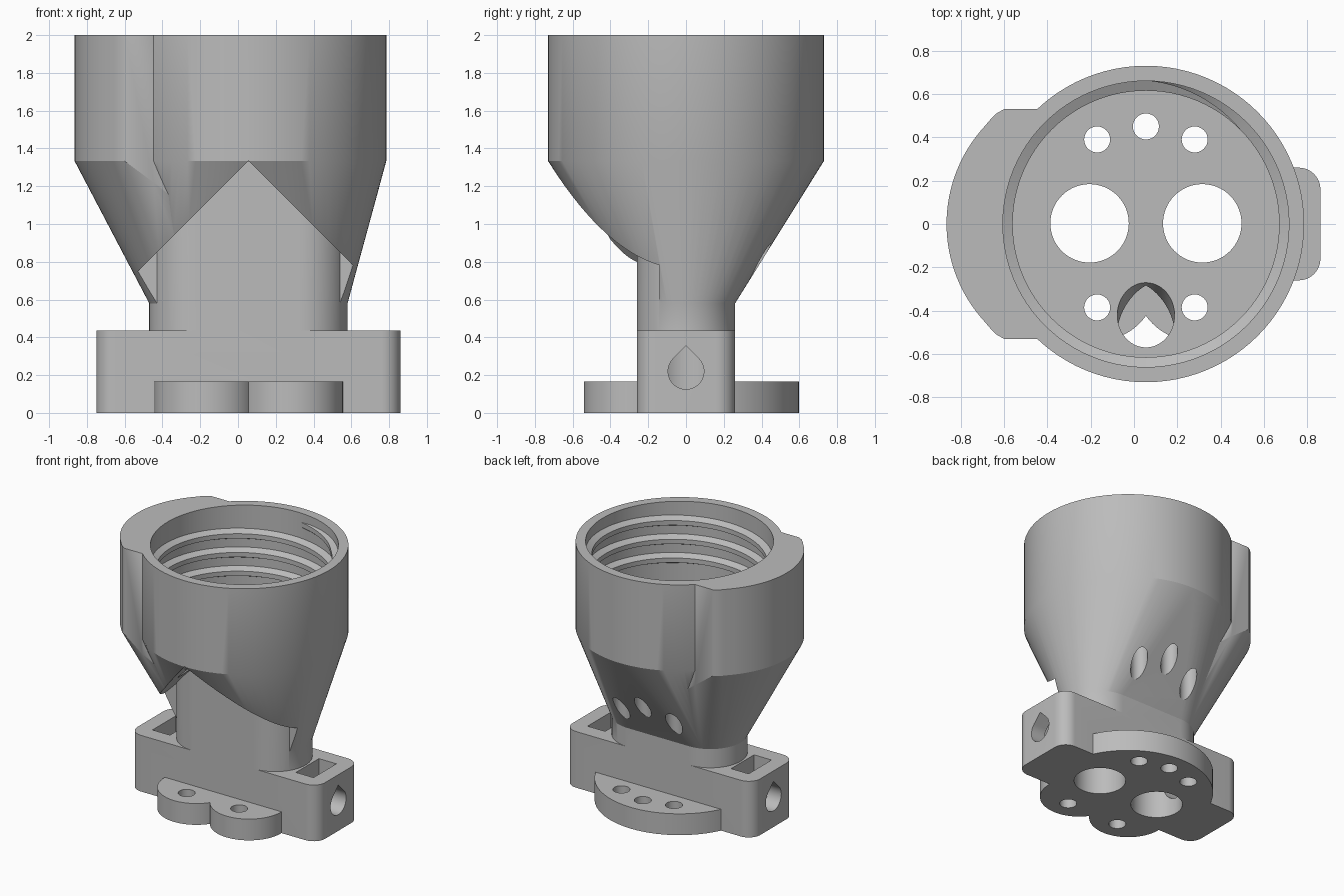
import bpy, bmesh, math
from mathutils import Matrix

cube = bpy.data.objects.get("Cube")
if cube:
    bpy.data.objects.remove(cube)

CX = 0.055          # axis of the cup and base
NECK_Z, CUP_Z, FLOOR_Z = 0.58, 1.333, 1.36

grey = bpy.data.materials.new("plain_grey")
grey.use_nodes = True
grey.diffuse_color = (0.5, 0.5, 0.5, 1)
grey.node_tree.nodes["Principled BSDF"].inputs["Base Color"].default_value = (0.5, 0.5, 0.5, 1)


def make_object(name, bm):
    bmesh.ops.recalc_face_normals(bm, faces=bm.faces)
    mesh = bpy.data.meshes.new(name)
    bm.to_mesh(mesh)
    bm.free()
    mesh.materials.append(grey)
    obj = bpy.data.objects.new(name, mesh)
    bpy.context.collection.objects.link(obj)
    return obj


def solid(name, points):
    """Convex solid wrapped around a set of points."""
    bm = bmesh.new()
    for p in points:
        bm.verts.new(p)
    result = bmesh.ops.convex_hull(bm, input=bm.verts)
    loose = [v for v in result["geom_interior"] if isinstance(v, bmesh.types.BMVert)]
    bmesh.ops.delete(bm, geom=loose, context='VERTS')
    bmesh.ops.dissolve_limit(bm, angle_limit=0.001, verts=bm.verts, edges=bm.edges)
    return make_object(name, bm)


def arc(x, y, r, start=0, end=360, n=96):
    return [(x + r * math.cos(math.radians(start + (end - start) * i / n)),
             y + r * math.sin(math.radians(start + (end - start) * i / n)))
            for i in range(n if end - start == 360 else n + 1)]


def at(points, *heights):
    return [(x, y, z) for z in heights for x, y in points]


def box(x0, x1, y0, y1, z0, z1):
    return [(x, y, z) for x in (x0, x1) for y in (y0, y1) for z in (z0, z1)]


def boolean(target, tool, operation):
    mod = target.modifiers.new("bool", 'BOOLEAN')
    mod.operation, mod.object, mod.solver = operation, tool, 'EXACT'
    bpy.context.view_layer.objects.active = target
    bpy.ops.object.modifier_apply(modifier=mod.name)
    bpy.data.objects.remove(tool)


def add(points):
    boolean(body, solid("addition", points), 'UNION')


def cut(points):
    boolean(body, solid("cutter", points), 'DIFFERENCE')


# Cup blended down to the oval neck
neck = arc(CX + 0.265, 0, 0.26, -90, 90, 32) + arc(CX - 0.265, 0, 0.26, 90, 270, 32)
body = solid("socket_body", at(arc(CX, 0, 0.73), CUP_Z, 2.0) + at(neck, NECK_Z))

# Thickened side lug, tapering into the neck
lug = arc(-0.199, 0, 0.666, 138, 222, 32)
for s in (-1, 1):
    lug += [(-0.66, s * 0.485), (-0.635, s * 0.51), (-0.6, s * 0.53)]
lug_root = [(-0.447, -0.53), (-0.447, 0.53)]
add(at(lug, CUP_Z, 2.0) + at(lug_root, 1.22, 2.0) + at(neck, NECK_Z))

# Gabled relief across the front, then the straight neck
cut([(x, y, z) for y in (-1, -0.14)
     for x, z in ((CX, 1.335), (CX - 0.835, 0.5), (CX + 0.835, 0.5))])
add(at(neck, 0.3, 1.33))

# Clamp block with rounded ends
block = []
for sx in (-1, 1):
    for sy in (-1, 1):
        block += arc(CX + sx * 0.705, sy * 0.16, 0.1, n=48)
add(at(block, 0, 0.435))

# Mounting flange: curved at the back, two lobes at the front
add(at(arc(CX, 0, 0.597, 10, 170, 64), 0, 0.165))
for s in (-1, 1):
    add(at(arc(CX + s * 0.225, -0.265, 0.275), 0, 0.165))

# Cup bore
cut(at(arc(CX, 0, 0.66), FLOOR_Z, 2.2))

# Twin bores, nut pockets and teardrop screw holes
tear = arc(0, 0.22, 0.095, -225, 45, 32) + [(0, 0.355)]
for s in (-1, 1):
    cut(at(arc(CX + s * 0.26, 0.003, 0.181, n=64), -0.2, 1.6))
    cut(box(CX + s * 0.54, CX + s * 0.69, -0.14, 0.14, 0.08, 0.6))
    cut([(CX + s * d, y, z) for d in (0.3, 1.0) for y, z in tear])

# Vertical fixing holes
for dx, y in ((-0.225, 0.39), (0, 0.45), (0.225, 0.39), (-0.225, -0.385), (0.225, -0.385)):
    cut(at(arc(CX + dx, y, 0.06, n=32), -0.2, 1.6))

# Slanted passage from the cup floor to the front relief
slant = Matrix.Translation((CX, -0.42, FLOOR_Z)) @ Matrix.Rotation(math.radians(-28), 4, 'X')
passage = solid("cutter", at(arc(0, 0, 0.132, n=48), -0.4, 0.1))
passage.data.transform(slant)
boolean(body, passage, 'DIFFERENCE')

# Helical thread inside the cup
bm = bmesh.new()
turns, steps, pitch, rings = 3.25, 96, 0.145, []
total = int(turns * steps)
for i in range(total + 1):
    a = math.tau * i / steps
    z = 1.44 + pitch * i / steps
    fade = min(1, i / 12, (total - i) / 12)
    crest = 0.662 - 0.047 * fade
    rings.append([bm.verts.new((CX + r * math.cos(a), r * math.sin(a), z + dz))
                  for r, dz in ((0.69, -0.055), (crest, -0.018), (crest, 0.018), (0.69, 0.055))])
for a, b in zip(rings, rings[1:]):
    for k in range(4):
        m = (k + 1) % 4
        bm.faces.new((a[k], a[m], b[m], b[k]))
bm.faces.new(rings[0])
bm.faces.new(rings[-1])
thread = make_object("inner_thread", bm)

# Smooth shading with crisp edges
for obj in (body, thread):
    bpy.ops.object.select_all(action='DESELECT')
    obj.select_set(True)
    bpy.context.view_layer.objects.active = obj
    bpy.ops.object.shade_smooth_by_angle(angle=math.radians(25))
